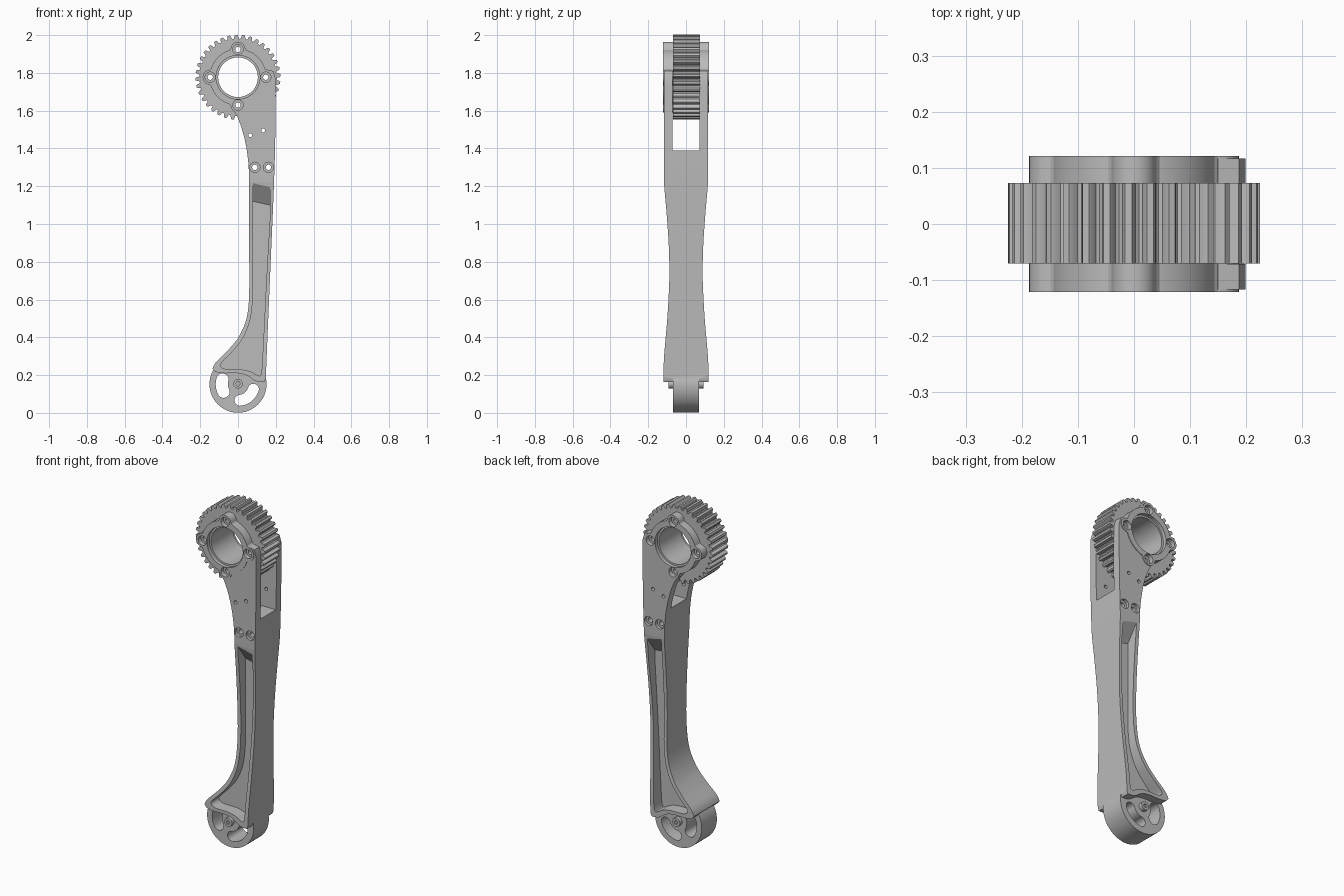
import bpy, bmesh, math
from math import cos, sin, pi, radians, sqrt

cube = bpy.data.objects.get("Cube")
if cube:
    bpy.data.objects.remove(cube, do_unlink=True)

GREY = (0.5, 0.5, 0.5, 1)
metal = bpy.data.materials.new("grey_metal")
metal.use_nodes = True
metal.diffuse_color = GREY
metal.node_tree.nodes["Principled BSDF"].inputs["Base Color"].default_value = GREY

HUB_Z, FOOT_Z = 1.777, 0.152
LOBE_D, LOBE_R = 0.147, 0.04


def smooth(pts, n=5):
    """Catmull-Rom curve through the points."""
    p = [pts[0]] + pts + [pts[-1]]
    out = []
    for i in range(1, len(p) - 2):
        for k in range(n):
            t = k / n
            out.append(tuple(
                0.5 * (2 * b + (c - a) * t + (2 * a - 5 * b + 4 * c - d) * t ** 2
                       + (3 * b - a - 3 * c + d) * t ** 3)
                for a, b, c, d in zip(*p[i - 1:i + 3])))
    return out + [pts[-1]]


def arc(x, z, r, a0, a1, n=16):
    return [(x + r * cos(radians(a0 + (a1 - a0) * i / n)),
             z + r * sin(radians(a0 + (a1 - a0) * i / n))) for i in range(n + 1)]


def solid(name, pts, lo, hi, place=lambda u, v, w: (u, w, v)):
    """Extrude a closed outline from lo to hi along the depth axis."""
    bm = bmesh.new()
    rings = [[bm.verts.new(place(u, v, w)) for u, v in pts] for w in (lo, hi)]
    n = len(pts)
    for i in range(n):
        j = (i + 1) % n
        bm.faces.new((rings[0][i], rings[0][j], rings[1][j], rings[1][i]))
    bm.faces.new(rings[0])
    bm.faces.new(rings[1][::-1])
    bmesh.ops.recalc_face_normals(bm, faces=bm.faces)
    mesh = bpy.data.meshes.new(name)
    bm.to_mesh(mesh)
    bm.free()
    mesh.materials.append(metal)
    ob = bpy.data.objects.new(name, mesh)
    bpy.context.collection.objects.link(ob)
    return ob


def disc(name, x, z, r, lo, hi, n=32):
    return solid(name, arc(x, z, r, 0, 360, n)[:-1], lo, hi)


def combine(target, tool, operation="DIFFERENCE"):
    """Apply a boolean and discard the tool."""
    mod = target.modifiers.new("bool", "BOOLEAN")
    mod.operation, mod.solver, mod.object = operation, "EXACT", tool
    bpy.context.view_layer.objects.active = target
    bpy.ops.object.modifier_apply(modifier=mod.name)
    bpy.data.objects.remove(tool, do_unlink=True)


def drill(target, x, z, r, sink=0, depth=0.1):
    """Through hole with optional counterbores on both sides."""
    combine(target, disc("drill", x, z, r, -0.2, 0.2, 48))
    if sink:
        for s in (-1, 1):
            combine(target, disc("sink", x, z, sink, s * depth, s * 0.2, 48))


# Toothed wheel with a four-lobed hub
TEETH = 36
gear = []
for i in range(TEETH):
    for f, r in ((0, .219), (.1, .225), (.4, .225), (.5, .219), (.58, .207), (.75, .203), (.92, .207)):
        a = 2 * pi * (i + f) / TEETH
        gear.append((r * cos(a), HUB_Z + r * sin(a)))
wheel = solid("toothed_wheel", gear, -0.07, 0.073)


def hub_radius(a):
    off = (a + pi / 4) % (pi / 2) - pi / 4
    d = LOBE_R ** 2 - (LOBE_D * sin(off)) ** 2
    return max(0.15, LOBE_D * cos(off) + sqrt(d)) if d > 0 else 0.15


angles = [2 * pi * i / 144 for i in range(144)]
hub = solid("hub", [(hub_radius(a) * cos(a), HUB_Z + hub_radius(a) * sin(a)) for a in angles],
            -0.121, 0.121)
combine(wheel, hub, "UNION")
drill(wheel, 0, HUB_Z, 0.105, 0.116)

# Arm outline: right edge, hub seat, curved left edge, wavy lower edge
left_edge = smooth([(-0.035, 1.615), (0, 1.56), (0.035, 1.45), (0.054, 1.33), (0.059, 1.2),
                    (0.059, 0.9), (0.059, 0.63), (0.045, 0.5), (0.005, 0.405),
                    (-0.05, 0.335), (-0.115, 0.27), (-0.135, 0.235)])
lower_edge = smooth([(-0.12, 0.217), (-0.08, 0.21), (0, 0.21), (0.05, 0.197),
                     (0.095, 0.168), (0.14, 0.163)])
right_edge = smooth([(0.147, 0.18), (0.158, 0.45), (0.173, 0.8), (0.19, 1.2), (0.198, 1.5), (0.199, 1.77)])
seat = [(0.187, 1.81), (0.15, 1.818)] + arc(0, HUB_Z, 0.13, 10, -90)
arm = solid("arm", right_edge + seat + left_edge + lower_edge, -0.15, 0.15)

# Waisted side shape
waist = smooth([(0.118, 0.1), (0.118, 0.26), (0.111, 0.36), (0.099, 0.5), (0.09, 0.66),
                (0.088, 0.76), (0.092, 0.9), (0.103, 1.06), (0.115, 1.2), (0.117, 1.3), (0.117, 1.9)])
side = waist + [(-y, z) for y, z in reversed(waist)]
combine(arm, solid("side", side, -0.4, 0.4, lambda u, v, w: (w, u, v)), "INTERSECT")

# Round foot joined to the arm
combine(arm, disc("foot", 0, FOOT_Z, 0.151, -0.07, 0.07, 72), "UNION")

# Fork slot around the wheel
slot = [(-0.071, 1.39), (0.071, 1.39), (0.071, 2.1), (-0.071, 2.1)]
combine(arm, solid("slot", slot, -0.4, 0.4, lambda u, v, w: (w, u, v)))

# Long pocket on each face, with a ramp at its top
pocket = ([(0.08, 1.235), (0.17, 1.215)]
          + smooth([(0.17, 1.05), (0.15, 0.7), (0.13, 0.3), (0.122, 0.21), (0.108, 0.197), (0.07, 0.217),
                    (0.02, 0.229), (-0.06, 0.231), (-0.09, 0.245), (-0.085, 0.268),
                    (-0.025, 0.33), (0.028, 0.4), (0.066, 0.5), (0.08, 0.62)]))
for s in (-1, 1):
    def ramped(u, v, w):
        return (u, w, v - 0.115 if v > 1.15 and abs(w) < 0.1 else v)
    combine(arm, solid("pocket", pocket, s * 0.045, s * 0.13, ramped))

# Kidney windows through the foot
for a0, a1, w in ((163, 208, 0.032), (277, 342, 0.029)):
    r = 0.086
    ends = [(r * cos(radians(a)), FOOT_Z + r * sin(radians(a))) for a in (a0, a1)]
    kidney = (arc(0, FOOT_Z, r + w, a0, a1) + arc(*ends[1], w, a1, a1 + 180)[1:]
              + arc(0, FOOT_Z, r - w, a1, a0)[1:] + arc(*ends[0], w, a0 + 180, a0 + 360)[1:-1])
    combine(arm, solid("window", kidney, -0.2, 0.2))

# Screw holes
for k in range(4):
    x, z = LOBE_D * cos(k * pi / 2), HUB_Z + LOBE_D * sin(k * pi / 2)
    for part in (wheel, arm):
        drill(part, x, z, 0.014, 0.027, 0.095)
for x in (0.089, 0.161):
    drill(arm, x, 1.3, 0.014, 0.027)
for x, z in ((0.065, 1.47), (0.133, 1.495)):
    drill(arm, x, z, 0.01)

# Pivot pin through the foot
pin = disc("pivot_pin", 0, FOOT_Z + 0.002, 0.025, -0.092, 0.092)
for s in (-1, 1):
    combine(pin, disc("socket", 0, FOOT_Z + 0.002, 0.012, s * 0.08, s * 0.2, 6))

# Smooth curved walls, keep machined edges sharp
for ob in (wheel, arm, pin):
    bpy.ops.object.select_all(action="DESELECT")
    ob.select_set(True)
    bpy.context.view_layer.objects.active = ob
    bpy.ops.object.shade_smooth_by_angle(angle=radians(25))
